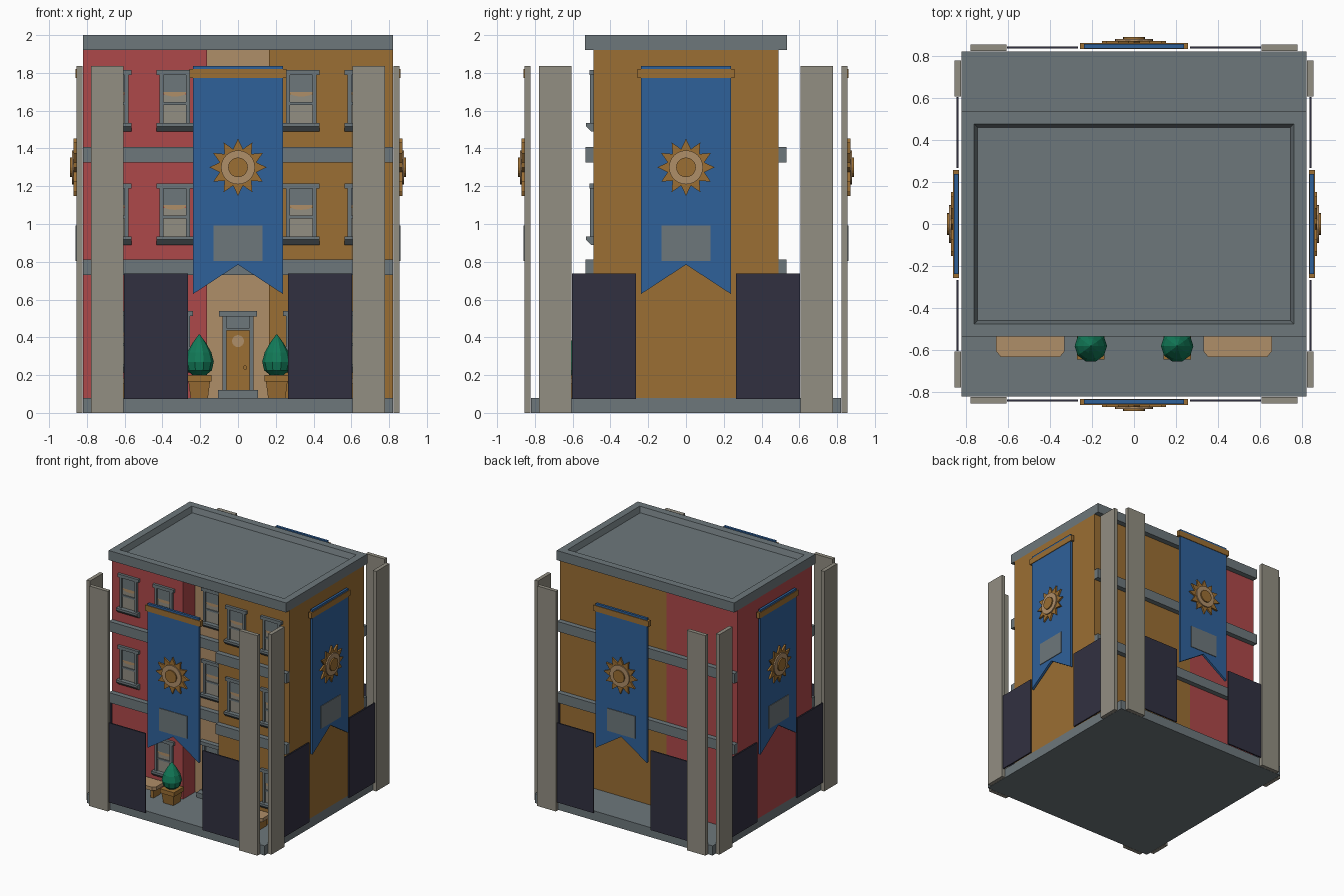
import bpy, bmesh, math
from mathutils import Matrix, Vector

cube = bpy.data.objects.get("Cube")
if cube:
    bpy.data.objects.remove(cube, do_unlink=True)


def material(name, rgb):
    lin = [((c / 255 + 0.055) / 1.055) ** 2.4 for c in rgb] + [1]
    m = bpy.data.materials.new(name)
    m.use_nodes = True
    m.diffuse_color = lin
    m.node_tree.nodes["Principled BSDF"].inputs["Base Color"].default_value = lin
    return m


RED = material("brick red", (173, 72, 74))
OCHRE = material("ochre", (155, 110, 51))
TAN = material("tan", (175, 142, 104))
SLATE = material("slate grey", (109, 119, 123))
BLUE = material("banner blue", (47, 97, 154))
STONE = material("pale stone", (146, 142, 130))
DARK = material("dark panel", (49, 48, 64))
GREEN = material("leaf green", (18, 122, 88))


def finish(name, bm, *mats):
    bmesh.ops.recalc_face_normals(bm, faces=bm.faces[:])
    me = bpy.data.meshes.new(name)
    bm.to_mesh(me)
    bm.free()
    for m in mats:
        me.materials.append(m)
    ob = bpy.data.objects.new(name, me)
    bpy.context.collection.objects.link(ob)
    return ob


def box(name, mat, x, y, z):
    """Box from (min, max) pairs."""
    bm = bmesh.new()
    lo, hi = Vector((x[0], y[0], z[0])), Vector((x[1], y[1], z[1]))
    bmesh.ops.create_cube(bm, size=1, matrix=Matrix.Translation((lo + hi) / 2)
                          @ Matrix.Diagonal((hi - lo).to_4d()))
    return finish(name, bm, mat)


def extrude(name, mat, points, offset):
    """Closed outline pushed along an offset vector."""
    bm = bmesh.new()
    f = bm.faces.new([bm.verts.new(p) for p in points])
    ext = bmesh.ops.extrude_face_region(bm, geom=[f])["geom"]
    bmesh.ops.translate(bm, vec=offset,
                        verts=[v for v in ext if isinstance(v, bmesh.types.BMVert)])
    return finish(name, bm, mat)


def radial(count, r_out, r_in, y, zc):
    """Points alternating between two radii in the xz plane."""
    return [((r_out, r_in)[i % 2] * math.sin(math.pi * i / count), y,
             zc + (r_out, r_in)[i % 2] * math.cos(math.pi * i / count))
            for i in range(2 * count)]


def lathe(name, mat, profile, sides, at, turn=0):
    """Rings of (radius, z) joined into a faceted solid."""
    bm = bmesh.new()
    rings = []
    for r, z in profile:
        rings.append([bm.verts.new((at[0] + r * math.cos(turn + math.tau * i / sides),
                                    at[1] + r * math.sin(turn + math.tau * i / sides), z))
                      for i in range(sides)])
    for a, b in zip(rings, rings[1:]):
        for i in range(sides):
            j = (i + 1) % sides
            bm.faces.new((a[i], a[j], b[j], b[i]))
    bm.faces.new(rings[0])
    bm.faces.new(rings[-1])
    return finish(name, bm, mat)


# Base and building blocks
W, F, R, C = 0.82, -0.49, -0.33, 0.165
box("base_slab", SLATE, (-W, W), (-W, W), (0, 0.08))
box("red_house", RED, (-W, -C), (F, -F), (0.08, 1.92))
box("ochre_house", OCHRE, (C, W), (F, -F), (0.08, 1.92))
middle = box("middle_house", OCHRE, (-C, C), (R, -F), (0.08, 1.92))
middle.data.materials.append(TAN)
for p in middle.data.polygons:
    p.material_index = int(p.normal.y < -0.5)

# Roof with a sunken, sloped tray
roof = box("roof", SLATE, (-W, W), (-0.535, 0.535), (1.92, 2))
bm = bmesh.new()
bm.from_mesh(roof.data)
top = [f for f in bm.faces if f.normal.z > 0.5]
bmesh.ops.inset_region(bm, faces=top, thickness=0.084)
bmesh.ops.inset_region(bm, faces=top, thickness=0.023)
bmesh.ops.translate(bm, verts=top[0].verts, vec=(0, 0, -0.045))
bm.to_mesh(roof.data)
bm.free()

# Floor bands
for z in (0.73, 1.325):
    h = (z, z + 0.083)
    box("back_band", SLATE, (-W, W), (-F, 0.533), h)
    box("left_block_band", SLATE, (C, W), (F - 0.043, F), h)
    box("right_block_band", SLATE, (-W, -C), (F - 0.043, F), h)
    box("middle_band", SLATE, (-C, C), (R - 0.043, R), h)


def window(x, y, t):
    """Sash window with its lintel top at height t."""
    box("window_lintel", SLATE, (x - 0.097, x + 0.097), (y - 0.022, y), (t - 0.027, t))
    for s in (-1, 1):
        a = sorted((x + s * 0.06, x + s * 0.08))
        box("window_jamb", SLATE, a, (y - 0.018, y), (t - 0.3, t - 0.027))
    box("window_glass", STONE, (x - 0.06, x + 0.06), (y - 0.004, y), (t - 0.3, t - 0.13))
    box("window_blind", SLATE, (x - 0.06, x + 0.06), (y - 0.008, y), (t - 0.115, t - 0.027))
    arc = [(x + 0.06 * math.cos(a), y - 0.007, t - 0.12 - 0.02 * math.sin(a))
           for a in (math.pi * i / 8 for i in range(9))]
    extrude("window_valance", TAN, [(x + 0.06, y - 0.007, t - 0.11)] + arc
            + [(x - 0.06, y - 0.007, t - 0.11)], (0, 0.007, 0))
    box("window_bar", SLATE, (x - 0.06, x + 0.06), (y - 0.012, y), (t - 0.185, t - 0.17))
    sill = [(0, -0.28), (-0.04, -0.28), (-0.04, -0.298), (-0.012, -0.325), (0, -0.325)]
    extrude("window_sill", SLATE, [(x - 0.097, y + p, t + q) for p, q in sill],
            (0.194, 0, 0))


for t in (1.815, 1.215, 0.54):
    for x in (-0.66, -0.335, 0.335, 0.66):
        window(x, F, t)
for t in (1.815, 1.215):
    window(0, R, t)

# Front door
box("door", OCHRE, (-0.06, 0.06), (R - 0.012, R), (0.12, 0.44))
box("door_transom", SLATE, (-0.06, 0.06), (R - 0.008, R), (0.44, 0.51))
box("transom_bar", SLATE, (-0.06, 0.06), (R - 0.02, R), (0.435, 0.45))
box("door_lintel", SLATE, (-0.1, 0.1), (R - 0.04, R), (0.51, 0.54))
box("door_step", SLATE, (-0.105, 0.105), (R - 0.07, R), (0.08, 0.12))
for s in (-1, 1):
    box("door_jamb", SLATE, sorted((s * 0.06, s * 0.082)), (R - 0.025, R), (0.12, 0.51))
extrude("door_light", TAN, radial(8, 0.032, 0.032, R - 0.016, 0.38), (0, 0.006, 0))
extrude("door_knob", OCHRE, radial(6, 0.011, 0.011, R - 0.03, 0.24),
        (0, 0.02, 0)).location.x = 0.038

# Potted shrubs and benches
for s in (-1, 1):
    at = (s * 0.205, -0.58)
    q = math.sqrt(2)
    lathe("shrub_pot", OCHRE, [(0.046 * q, 0.08), (0.057 * q, 0.165), (0.065 * q, 0.165),
                               (0.065 * q, 0.2)], 4, at, math.pi / 4)
    lathe("shrub", GREEN, [(0.035, 0.2), (0.066, 0.225), (0.077, 0.27), (0.064, 0.32),
                           (0.036, 0.37), (0.003, 0.415)], 10, at)
    x0, x1 = sorted((s * 0.33, s * 0.655))
    seat = [(x0, -0.5), (x0, -0.605), (x0 + 0.022, -0.632), (x1 - 0.022, -0.632),
            (x1, -0.605), (x1, -0.5)]
    extrude("bench_seat", TAN, [(x, y, 0.155) for x, y in seat], (0, 0, 0.03))
    for x in (x0 + 0.03, x1 - 0.06):
        box("bench_leg", OCHRE, (x, x + 0.03), (-0.6, -0.51), (0.08, 0.155))

# One side of the outer display, then copied around all four sides
side = []
for s in (-1, 1):
    side.append(box("corner_post", STONE, sorted((s * 0.605, s * 0.777)),
                    (-0.854, -0.822), (0, 1.837)))
    side.append(box("low_panel", DARK, sorted((s * 0.265, s * 0.603)),
                    (-0.844, -0.833), (0.073, 0.737)))
flag = [(-0.237, 1.837), (-0.237, 0.63), (0, 0.785), (0.237, 0.63), (0.237, 1.837)]
side += [
    extrude("banner", BLUE, [(x, -0.855, z) for x, z in flag], (0, 0.02, 0)),
    box("banner_rod", OCHRE, (-0.257, 0.257), (-0.86, -0.832), (1.772, 1.82)),
    box("banner_plate", SLATE, (-0.13, 0.13), (-0.86, -0.855), (0.805, 0.993)),
    extrude("sun_rays", OCHRE, radial(12, 0.152, 0.1, -0.87, 1.3), (0, 0.016, 0)),
    extrude("sun_disc", TAN, radial(12, 0.09, 0.09, -0.88, 1.3), (0, 0.012, 0)),
    extrude("sun_centre", OCHRE, radial(10, 0.052, 0.052, -0.89, 1.3), (0, 0.012, 0)),
]
for ob in side:
    for k in (1, 2, 3):
        twin = ob.copy()
        twin.rotation_euler.z = k * math.pi / 2
        bpy.context.collection.objects.link(twin)
